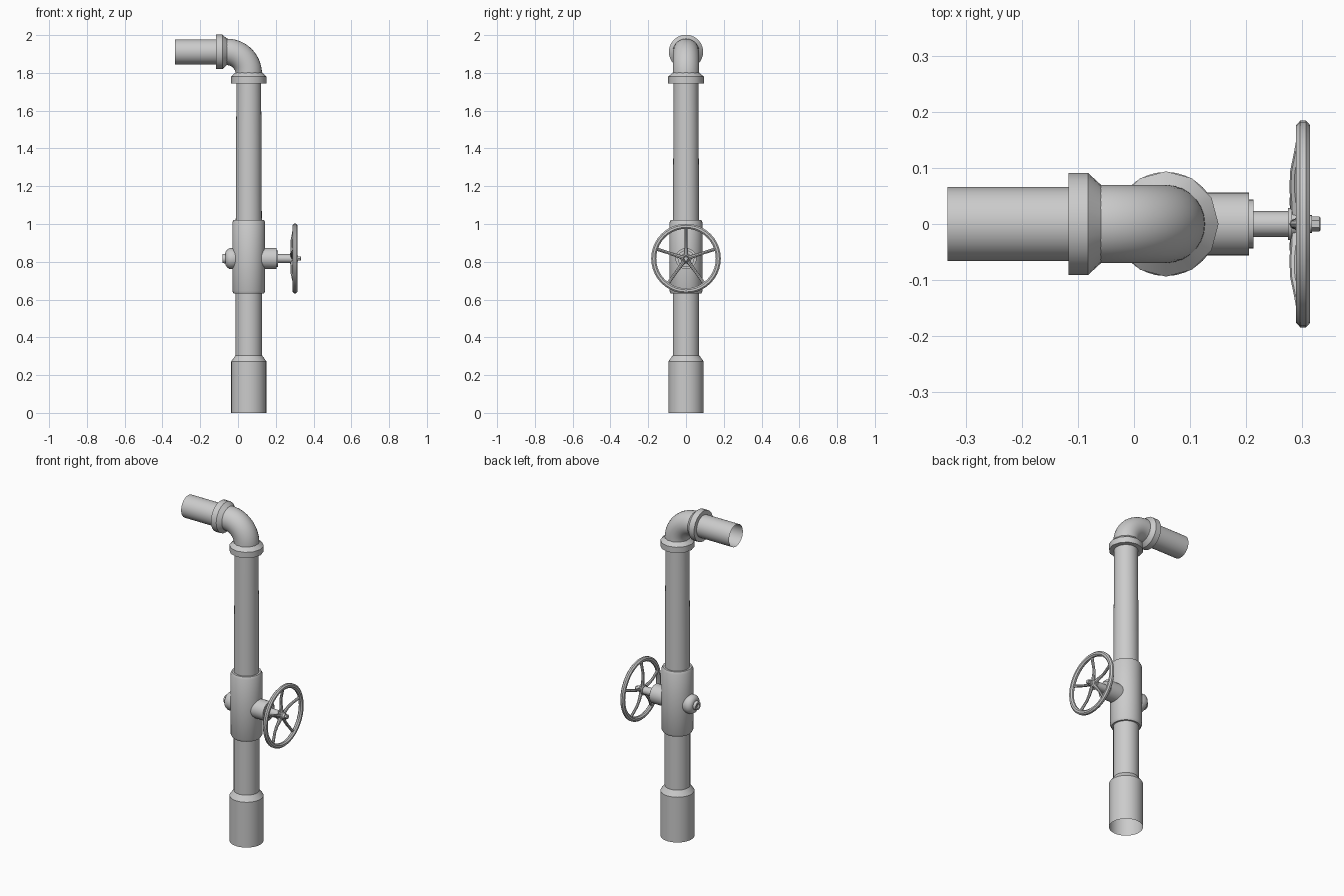
import bpy, bmesh
from math import sin, cos, pi, radians
from mathutils import Vector

if "Cube" in bpy.data.objects:
    bpy.data.objects.remove(bpy.data.objects["Cube"])

PX = 0.057      # x of the upright pipe axis
WZ = 0.817      # height of the valve axis
TZ = 1.911      # height of the outlet pipe axis


def finish(obj, angle=35):
    bpy.ops.object.select_all(action='DESELECT')
    bpy.context.view_layer.objects.active = obj
    obj.select_set(True)
    bpy.ops.object.shade_smooth_by_angle(angle=radians(angle))
    return obj


def lathe(name, profile, axis='Z', height=0.0, sides=32, closed=False):
    """Revolve (position, radius) pairs about the upright or a horizontal x axis."""
    bm = bmesh.new()
    rings = []
    for t, r in profile:
        ring = []
        for i in range(sides):
            a = 2 * pi * i / sides
            u, v = r * cos(a), r * sin(a)
            ring.append(bm.verts.new((PX + u, v, t) if axis == 'Z' else (t, u, height + v)))
        rings.append(ring)
    pairs = list(zip(rings, rings[1:]))
    if closed:
        pairs.append((rings[-1], rings[0]))
    for a, b in pairs:
        for i in range(sides):
            j = (i + 1) % sides
            bm.faces.new((a[i], a[j], b[j], b[i]))
    bmesh.ops.remove_doubles(bm, verts=bm.verts, dist=1e-6)
    bmesh.ops.recalc_face_normals(bm, faces=bm.faces)
    me = bpy.data.meshes.new(name)
    bm.to_mesh(me)
    bm.free()
    obj = bpy.data.objects.new(name, me)
    bpy.context.collection.objects.link(obj)
    return finish(obj)


def tube(name, points, radius, res, scales=None, caps=False):
    """Round tube along a list of points, converted to a mesh."""
    cu = bpy.data.curves.new(name, 'CURVE')
    cu.dimensions = '3D'
    cu.bevel_depth, cu.bevel_resolution, cu.use_fill_caps = radius, res, caps
    sp = cu.splines.new('POLY')
    sp.points.add(len(points) - 1)
    for i, p in enumerate(points):
        sp.points[i].co = (*p, 1)
        sp.points[i].radius = scales[i] if scales else 1
    obj = bpy.data.objects.new(name, cu)
    bpy.context.collection.objects.link(obj)
    bpy.ops.object.select_all(action='DESELECT')
    bpy.context.view_layer.objects.active = obj
    obj.select_set(True)
    bpy.ops.object.convert(target='MESH')
    return finish(bpy.context.view_layer.objects.active)


# Upright pipe sections
lathe("base_sleeve", [(0, .093), (.273, .093), (.305, .07)])
lathe("lower_pipe", [(.27, .07), (.65, .07)])
lathe("valve_body", [(.632, .069), (.632, .08), (.645, .087), (1.008, .087),
                     (1.022, .08), (1.022, .066)])
lathe("upper_pipe", [(1.01, .069), (1.46, .067), (1.76, .065)])

# Elbow with a flared collar at each end
BR = TZ - 1.795
CX = PX - BR
bend = [Vector((CX + BR * cos(a), 0, 1.795 + BR * sin(a)))
        for a in [pi / 2 * i / 14 for i in range(15)]]
tube("elbow", [(PX, 0, 1.775)] + bend + [(CX - .02, 0, TZ)], .07, 12)
lathe("elbow_lower_collar", [(1.745, .064), (1.745, .094), (1.78, .094), (1.803, .069)], sides=12)
lathe("elbow_outlet_collar", [(-.117, .064), (-.117, .091), (-.082, .091), (-.058, .069)],
      'X', TZ, sides=24)
lathe("outlet_pipe", [(-.333, .066), (-.09, .066)], 'X', TZ)

# Valve bonnet, stem and rear plug
lathe("bonnet", [(.10, .056), (.205, .056), (.205, .044), (.213, .044), (.213, 0)], 'X', WZ, 24)
lathe("stem", [(.20, .023), (.275, .023), (.275, .029), (.282, .029), (.282, 0)], 'X', WZ, 20)
lathe("rear_plug", [(.0, .05), (-.025, .055), (-.045, .055), (-.058, .047), (-.065, .036),
                    (-.065, .026), (-.081, .024), (-.081, .013), (-.072, .012), (-.072, 0)],
      'X', WZ, 24)

# Handwheel: rim, hub, spindle nut and five curved spokes
rim = [(.302 + .0135 * cos(a), .171 + .0145 * sin(a))
       for a in [pi / 8 + pi / 4 * i for i in range(8)]]
lathe("wheel_rim", rim, 'X', WZ, 40, closed=True)
lathe("wheel_hub", [(.28, 0), (.28, .022), (.300, .022), (.305, .016), (.318, .016), (.318, 0)],
      'X', WZ, 16)
lathe("spindle_nut", [(.315, .013), (.331, .013), (.333, .011), (.333, 0)], 'X', WZ, 6)
path = [(.291, .012), (.289, .04), (.286, .07), (.287, .10), (.293, .13), (.300, .165)]
for k in range(5):
    a = pi / 2 + 2 * pi * k / 5
    pts = [(x, r * cos(a), WZ + r * sin(a)) for x, r in path]
    tube(f"wheel_spoke_{k + 1}", pts, .010, 2, [1.15, 1, .85, .8, .8, .9], True)
